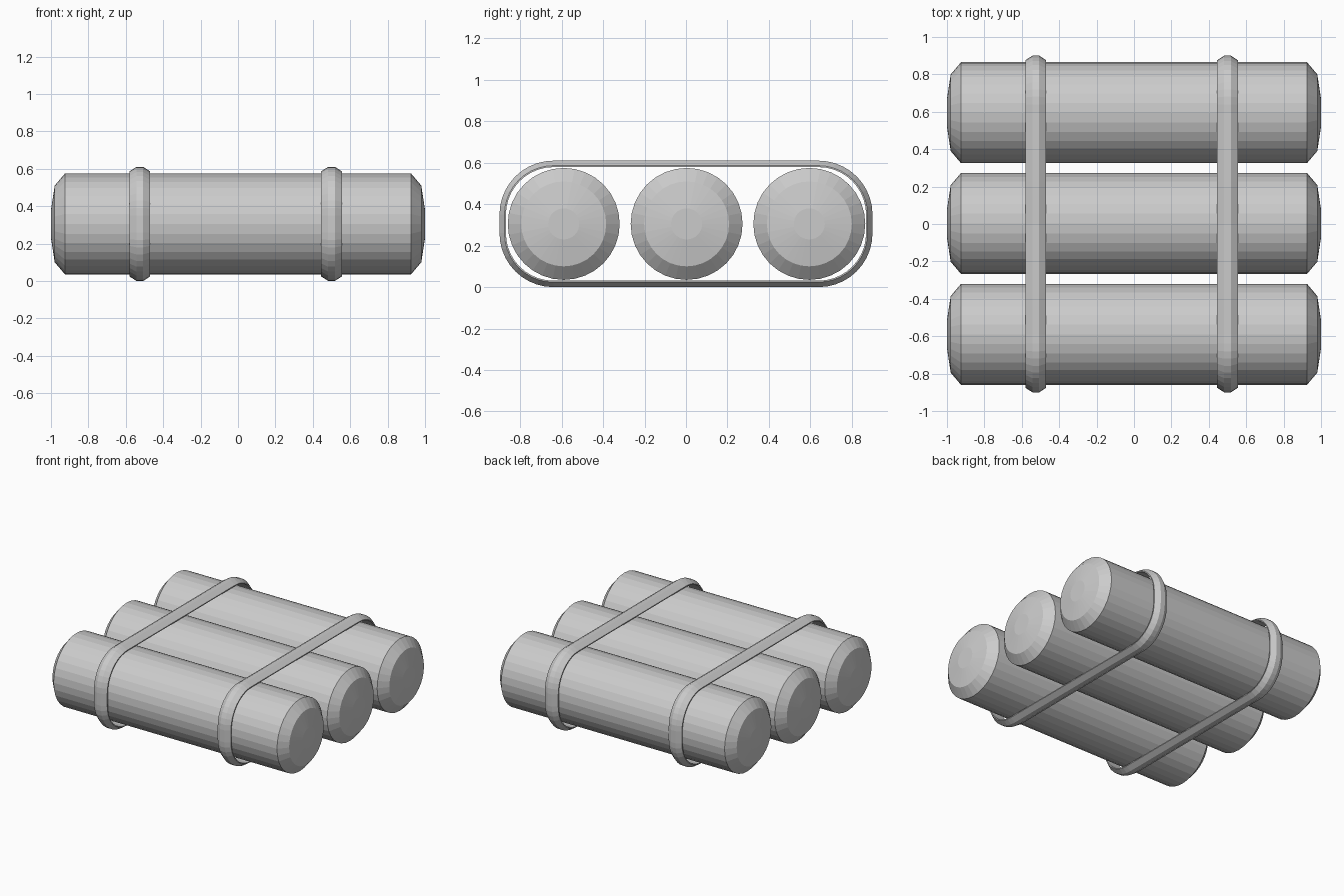
import bpy, bmesh, math

if "Cube" in bpy.data.objects:
    bpy.data.objects.remove(bpy.data.objects["Cube"])

gray = bpy.data.materials.new("plain_gray")
gray.diffuse_color = (0.6, 0.6, 0.6, 1)
gray.use_nodes = True
gray.node_tree.nodes["Principled BSDF"].inputs["Base Color"].default_value = gray.diffuse_color

MID_Z = 0.305


def loft(name, rings, close_ends, close_loop):
    """Skin a list of equal-length point rings with quads."""
    bm = bmesh.new()
    vr = [[bm.verts.new(p) for p in ring] for ring in rings]
    n = len(vr[0])
    pairs = list(zip(vr, vr[1:]))
    if close_loop:
        pairs.append((vr[-1], vr[0]))
    for a, b in pairs:
        for i in range(n):
            j = (i + 1) % n
            bm.faces.new((a[i], a[j], b[j], b[i]))
    if close_ends:
        bm.faces.new(vr[0])
        bm.faces.new(vr[-1])
    bmesh.ops.recalc_face_normals(bm, faces=bm.faces[:])
    me = bpy.data.meshes.new(name)
    bm.to_mesh(me)
    bm.free()
    me.materials.append(gray)
    ob = bpy.data.objects.new(name, me)
    bpy.context.collection.objects.link(ob)


def cylinder(name, y):
    """Lying cylinder with stepped, slightly domed ends."""
    end = [(-1.0, 0.075), (-0.98, 0.205), (-0.925, 0.27)]
    profile = end + [(-x, r) for x, r in reversed(end)]
    sides = 32
    rings = [[(x, y + r * math.cos(2 * math.pi * i / sides),
               MID_Z + r * math.sin(2 * math.pi * i / sides))
              for i in range(sides)] for x, r in profile]
    loft(name, rings, True, False)


def strap(name, x):
    """Band with a bevelled crest, swept around a rounded rectangle."""
    # (x offset, depth below the outer crest)
    section = [(-0.055, 0.031), (-0.055, 0.024), (-0.018, 0.0),
               (0.018, 0.0), (0.055, 0.024), (0.055, 0.031)]
    half_y, half_z, corner, steps = 0.90, 0.305, 0.26, 10
    rings = []
    for q, (sy, sz) in enumerate([(1, 1), (-1, 1), (-1, -1), (1, -1)]):
        cy, cz = sy * (half_y - corner), sz * (half_z - corner)
        for k in range(steps + 1):
            a = math.pi / 2 * (q + k / steps)
            rings.append([(x + dx, cy + (corner - d) * math.cos(a),
                           MID_Z + cz + (corner - d) * math.sin(a))
                          for dx, d in section])
    loft(name, rings, False, True)


# Three parallel cylinders
for name, y in (("front_cylinder", -0.59), ("middle_cylinder", 0.003),
                ("back_cylinder", 0.595)):
    cylinder(name, y)

# Two straps holding them together
strap("left_strap", -0.525)
strap("right_strap", 0.50)
